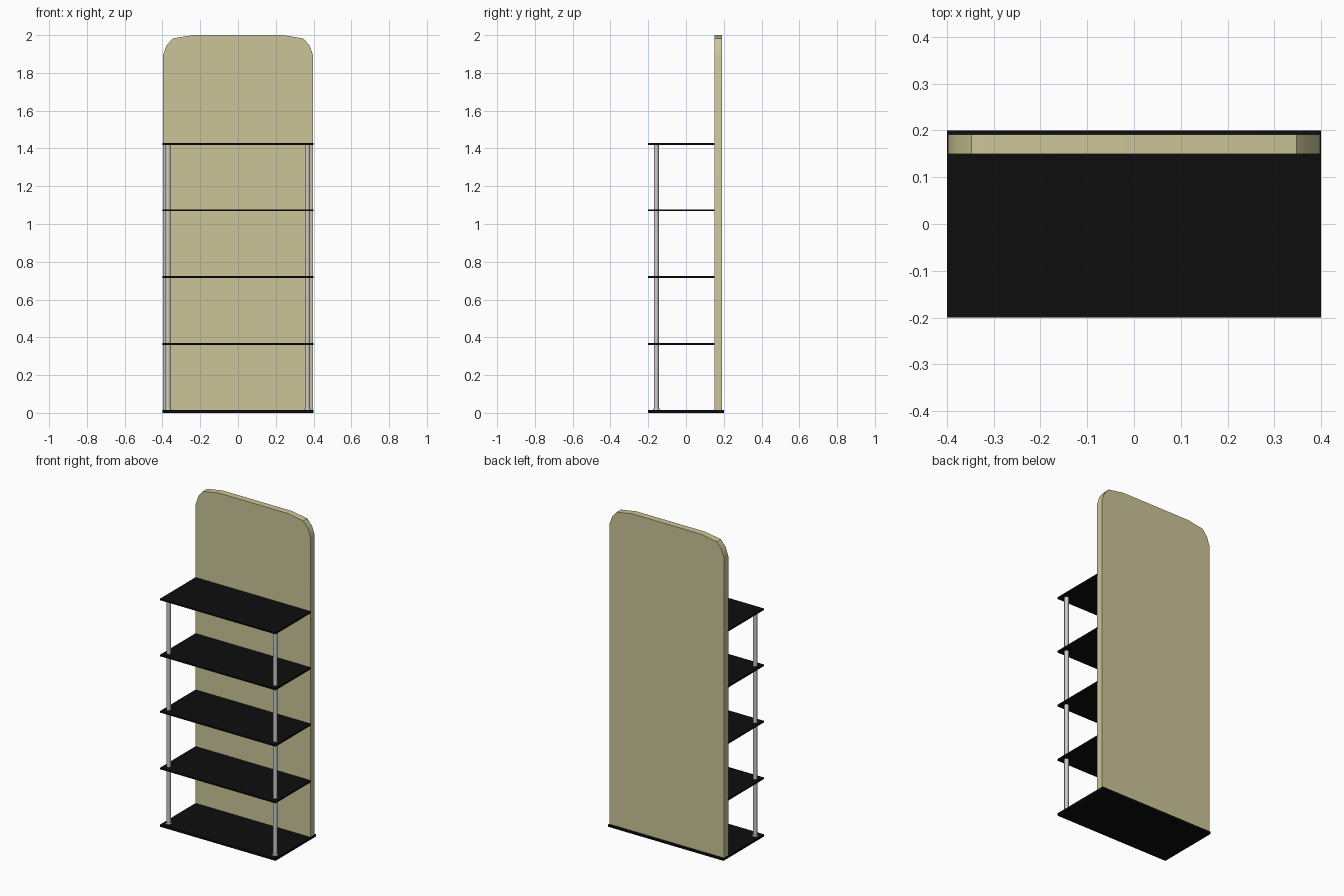
import bpy, bmesh

if "Cube" in bpy.data.objects:
    bpy.data.objects.remove(bpy.data.objects["Cube"])


def material(name, rgb):
    m = bpy.data.materials.new(name)
    m.diffuse_color = (*rgb, 1)
    m.use_nodes = True
    m.node_tree.nodes["Principled BSDF"].inputs["Base Color"].default_value = m.diffuse_color
    return m


BLACK = material("black", (0.004, 0.004, 0.004))
CREAM = material("cream", (0.60, 0.56, 0.31))


def box(name, lo, hi, mat):
    mid = [(a + b) / 2 for a, b in zip(lo, hi)]
    bpy.ops.mesh.primitive_cube_add(size=1, location=mid)
    o = bpy.context.object
    o.name = name
    o.scale = [b - a for a, b in zip(lo, hi)]
    bpy.ops.object.transform_apply(location=False, rotation=False, scale=True)
    o.data.materials.append(mat)
    return o


def cone(name, x, y, z0, z1, r0, r1):
    bpy.ops.mesh.primitive_cone_add(vertices=16, radius1=r0, radius2=r1,
                                    depth=z1 - z0, location=(x, y, (z0 + z1) / 2))
    bpy.context.object.name = name
    bpy.ops.object.shade_smooth_by_angle()


# Back panel with faceted rounded top corners
half = [(0.398, 0.012), (0.398, 1.89), (0.38, 1.943), (0.347, 1.982), (0.24, 2.0)]
outline = half + [(-x, z) for x, z in reversed(half)]
bm = bmesh.new()
face = bm.faces.new([bm.verts.new((x, 0.15, z)) for x, z in outline])
ext = bmesh.ops.extrude_face_region(bm, geom=[face])
new = [v for v in ext["geom"] if isinstance(v, bmesh.types.BMVert)]
bmesh.ops.translate(bm, verts=new, vec=(0, 0.041, 0))
bmesh.ops.recalc_face_normals(bm, faces=bm.faces)
mesh = bpy.data.meshes.new("back_panel")
bm.to_mesh(mesh)
bm.free()
mesh.materials.append(CREAM)
panel = bpy.data.objects.new("back_panel", mesh)
bpy.context.collection.objects.link(panel)
bpy.ops.object.select_all(action='DESELECT')
panel.select_set(True)
bpy.context.view_layer.objects.active = panel
bpy.ops.object.shade_smooth_by_angle()

# Base plate and four shelves
box("base_plate", (-0.4, -0.2, 0), (0.4, 0.2, 0.014), BLACK)
for i, z in enumerate((0.365, 0.72, 1.073, 1.424)):
    box(f"shelf_{i + 1}", (-0.4, -0.2, z - 0.005), (0.4, 0.152, z + 0.005), BLACK)

# Front posts with small foot collars
for side, x in (("left", -0.37), ("right", 0.368)):
    cone(f"{side}_post", x, -0.157, 0.012, 1.421, 0.013, 0.013)
    cone(f"{side}_post_collar", x, -0.157, 0.012, 0.022, 0.018, 0.016)
